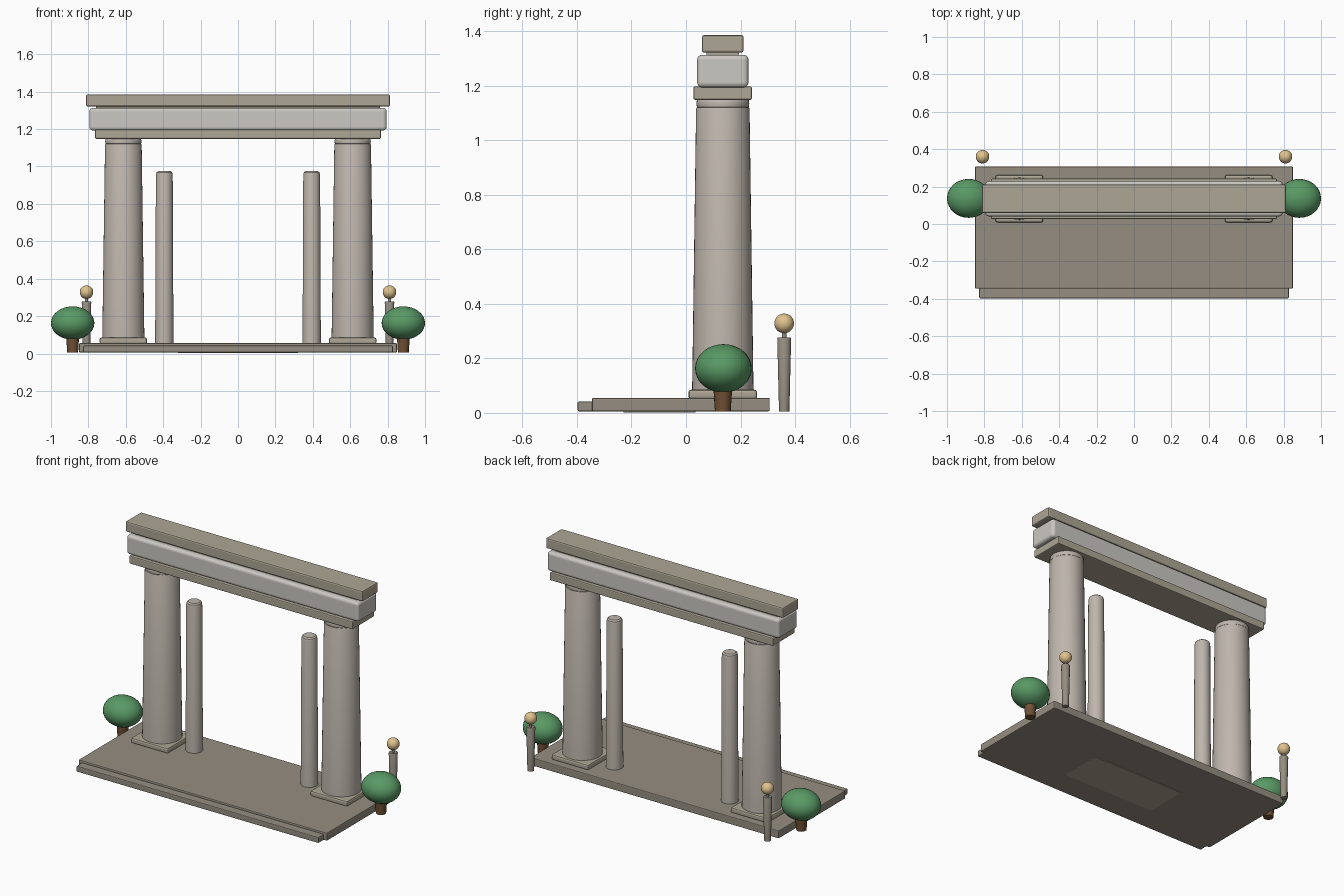
import bpy, math

if "Cube" in bpy.data.objects:
    bpy.data.objects.remove(bpy.data.objects["Cube"])


def material(name, color):
    m = bpy.data.materials.new(name)
    m.diffuse_color = (*color, 1)
    m.use_nodes = True
    m.node_tree.nodes["Principled BSDF"].inputs["Base Color"].default_value = m.diffuse_color
    return m


DARK = material("dark_stone", (0.30, 0.27, 0.22))
WARM = material("warm_stone", (0.42, 0.38, 0.30))
PALE = material("pale_stone", (0.60, 0.58, 0.54))
SHAFT = material("shaft_stone", (0.52, 0.47, 0.42))
GREEN = material("leaf_green", (0.10, 0.32, 0.13))
BROWN = material("bark", (0.16, 0.08, 0.035))
GOLD = material("lamp_gold", (0.75, 0.55, 0.27))


def finish(name, mat):
    ob = bpy.context.object
    ob.name = name
    ob.data.materials.append(mat)
    return ob


def box(name, x, y, z, mat, bevel=0.005, segments=2):
    """Bevelled block from (min, max) ranges."""
    rng = (x, y, z)
    bpy.ops.mesh.primitive_cube_add(size=1, location=[sum(r) / 2 for r in rng])
    ob = finish(name, mat)
    ob.scale = [r[1] - r[0] for r in rng]
    bpy.ops.object.transform_apply(location=False, rotation=False, scale=True)
    if bevel:
        mod = ob.modifiers.new("bevel", 'BEVEL')
        mod.width, mod.segments = bevel, segments
    return ob


def lathe(name, x, y, profile, mat, sides=40):
    """Closed solid of revolution from (radius, z) points."""
    verts, faces = [], []
    for r, z in profile:
        for i in range(sides):
            a = 2 * math.pi * i / sides
            verts.append((r * math.cos(a), r * math.sin(a), z))
    for k in range(len(profile) - 1):
        for i in range(sides):
            j = (i + 1) % sides
            faces.append((k * sides + i, k * sides + j, (k + 1) * sides + j, (k + 1) * sides + i))
    faces.append(tuple(reversed(range(sides))))
    faces.append(tuple(range(len(verts) - sides, len(verts))))
    me = bpy.data.meshes.new(name)
    me.from_pydata(verts, [], faces)
    ob = bpy.data.objects.new(name, me)
    bpy.context.collection.objects.link(ob)
    ob.location = (x, y, 0)
    bpy.ops.object.select_all(action='DESELECT')
    ob.select_set(True)
    bpy.context.view_layer.objects.active = ob
    finish(name, mat)
    bpy.ops.object.shade_smooth_by_angle(angle=math.radians(35))
    return ob


def ball(name, loc, scale, mat):
    bpy.ops.mesh.primitive_uv_sphere_add(segments=32, ring_count=16, radius=1, location=loc)
    ob = finish(name, mat)
    ob.scale = scale
    bpy.ops.object.shade_smooth()
    return ob


YC = 0.135   # centre line of the colonnade

# platform, front step and underside plate
box("platform", (-0.85, 0.85), (-0.345, 0.307), (0.006, 0.055), DARK)
box("front_step", (-0.828, 0.828), (-0.397, -0.335), (0.006, 0.042), DARK)
box("underside_plate", (-0.32, 0.32), (-0.23, 0.035), (0.002, 0.02), WARM, 0)

# entablature
box("architrave", (-0.764, 0.764), (0.027, 0.242), (1.148, 1.197), WARM, 0.006)
box("frieze", (-0.794, 0.794), (0.041, 0.229), (1.193, 1.313), PALE, 0.018, 4)
box("cornice_neck", (-0.76, 0.76), (0.075, 0.195), (1.305, 1.33), WARM, 0)
box("cornice", (-0.812, 0.812), (0.058, 0.211), (1.321, 1.385), WARM, 0.008)

for s, side in ((-1, "left"), (1, "right")):
    # main column with plinth and neck ring
    cx = s * 0.613
    box(f"{side}_plinth", (cx - 0.127, cx + 0.127), (YC - 0.126, YC + 0.126),
        (0.05, 0.085), WARM, 0.01)
    lathe(f"{side}_column", cx, YC,
          [(0.113, 0.07), (0.112, 0.12), (0.098, 1.115), (0.096, 1.12)], SHAFT)
    lathe(f"{side}_column_neck", cx, YC,
          [(0.088, 1.115), (0.095, 1.122), (0.097, 1.135), (0.095, 1.147), (0.088, 1.155)], SHAFT)
    # slim inner column
    lathe(f"{side}_inner_column", s * 0.394, YC,
          [(0.049, 0.05), (0.045, 0.955), (0.042, 0.968), (0.034, 0.975)], SHAFT, 28)
    # lamp post
    lathe(f"{side}_lamp_post", s * 0.81, 0.36,
          [(0.019, 0.006), (0.0255, 0.272), (0.023, 0.277)], DARK, 20)
    lathe(f"{side}_lamp_pin", s * 0.81, 0.36, [(0.008, 0.27), (0.008, 0.31)], DARK, 12)
    ball(f"{side}_lamp_ball", (s * 0.81, 0.36, 0.328), (0.036, 0.036, 0.036), GOLD)
    # round bush
    lathe(f"{side}_bush_trunk", s * 0.884, YC, [(0.029, 0.006), (0.035, 0.10)], BROWN, 20)
    ball(f"{side}_bush_crown", (s * 0.884, YC + 0.002, 0.163), (0.116, 0.104, 0.089), GREEN)
